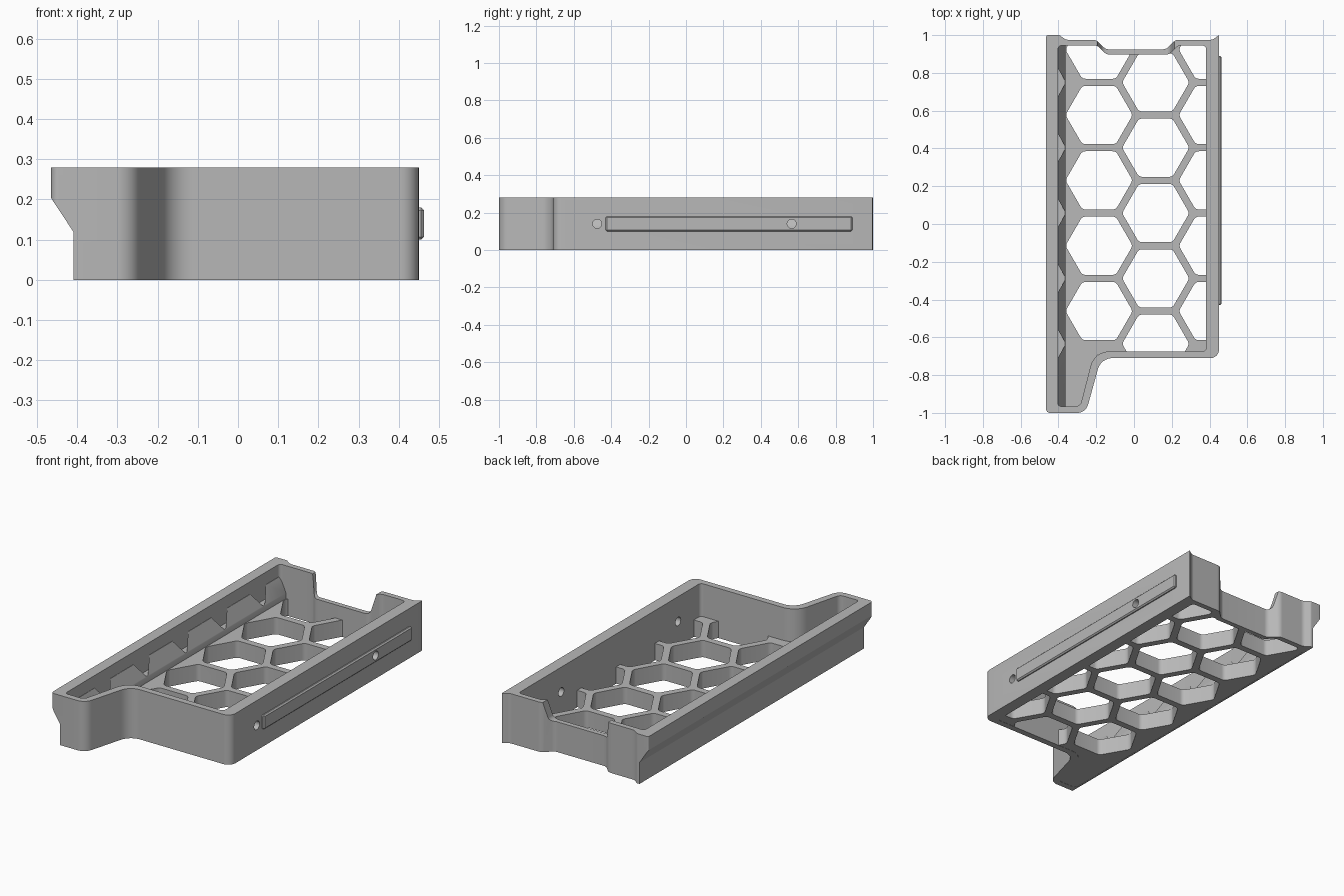
import bpy, bmesh, math
from mathutils import Vector

old = bpy.data.objects.get("Cube")
if old:
    bpy.data.objects.remove(old, do_unlink=True)

grey = bpy.data.materials.new("matte grey")
grey.use_nodes = True
colour = (0.48, 0.48, 0.48, 1)
grey.diffuse_color = colour
grey.node_tree.nodes["Principled BSDF"].inputs["Base Color"].default_value = colour


def rounded(points, radius, steps=8):
    """Round the corners of a closed outline; a point may carry its own radius."""
    out, n = [], len(points)
    for i, p in enumerate(points):
        r = p[2] if len(p) > 2 else radius
        c, a, b = (Vector(points[k % n][:2]) for k in (i, i - 1, i + 1))
        u, v = (a - c), (b - c)
        limit = 0.48 * min(u.length, v.length)
        u.normalize()
        v.normalize()
        half = u.angle(v) / 2
        d = min(r / math.tan(half), limit)
        if d < 1e-4:
            out.append(c)
            continue
        r = d * math.tan(half)
        centre = c + (u + v).normalized() * (r / math.sin(half))
        start, end = c + u * d - centre, c + v * d - centre
        turn = math.atan2(start.x * end.y - start.y * end.x, start.dot(end))
        for s in range(steps + 1):
            t = turn * s / steps
            out.append(centre + Vector((start.x * math.cos(t) - start.y * math.sin(t),
                                        start.x * math.sin(t) + start.y * math.cos(t))))
    return out


def prism(name, outline, low, high, axis="z"):
    """Extrude a flat outline along z, or an x-z outline along y."""
    place = (lambda p, h: (p.x, p.y, h)) if axis == "z" else (lambda p, h: (p.x, h, p.y))
    bm = bmesh.new()
    rings = [[bm.verts.new(place(p, h)) for p in outline] for h in (low, high)]
    n = len(outline)
    bm.faces.new(rings[0])
    bm.faces.new(rings[1])
    for i in range(n):
        j = (i + 1) % n
        bm.faces.new((rings[0][i], rings[0][j], rings[1][j], rings[1][i]))
    bmesh.ops.recalc_face_normals(bm, faces=bm.faces)
    mesh = bpy.data.meshes.new(name)
    bm.to_mesh(mesh)
    bm.free()
    mesh.materials.append(grey)
    obj = bpy.data.objects.new(name, mesh)
    bpy.context.collection.objects.link(obj)
    return obj


def apply(obj, mod):
    bpy.ops.object.select_all(action="DESELECT")
    obj.select_set(True)
    bpy.context.view_layer.objects.active = obj
    bpy.ops.object.modifier_apply(modifier=mod.name)


def cut(obj, cutter):
    mod = obj.modifiers.new("cut", "BOOLEAN")
    mod.operation = "DIFFERENCE"
    mod.solver = "EXACT"
    mod.object = cutter
    apply(obj, mod)
    bpy.data.objects.remove(cutter, do_unlink=True)


def hexagon(x, y, size, corner):
    pts = [(x + size * math.cos(k * math.pi / 3), y + size * math.sin(k * math.pi / 3))
           for k in range(6)]
    return rounded(pts, corner, 5)


# Outer wall with the stepped front and the inset back
TOP = 0.28
outer = [(-0.465, -1, 0.02), (-0.255, -1, 0.06), (-0.175, -0.71, 0.08), (0.45, -0.71, 0.045),
         (0.45, 1, 0.003), (0.415, 0.975), (0.22, 0.975), (0.17, 0.925),
         (-0.15, 0.925), (-0.20, 0.975), (-0.36, 0.975), (-0.395, 1, 0.015), (-0.465, 1, 0.01)]
inner = [(-0.402, -0.965, 0.015), (-0.285, -0.965, 0.03), (-0.21, -0.675, 0.1), (0.382, -0.675, 0.02),
         (0.382, 0.945, 0.02), (0.235, 0.945), (0.185, 0.897),
         (-0.145, 0.897), (-0.195, 0.945), (-0.402, 0.945, 0.02)]
wall = prism("tray_wall", rounded(outer, 0.04), 0, TOP)
cut(wall, prism("cavity", rounded(inner, 0.04), -0.1, 0.4))

# Undercut below the overhanging rim
undercut = [(-0.6, -0.1), (-0.41, -0.1), (-0.41, 0.12), (-0.466, 0.205), (-0.6, 0.205)]
cut(wall, prism("undercut", rounded(undercut, 0), -1.2, 1.2, "y"))

# Lowered middle of the back wall
dip = [(-0.21, 0.35, 0), (-0.17, 0.17), (0.19, 0.17), (0.23, 0.35, 0)]
cut(wall, prism("dip", rounded(dip, 0.03), 0.86, 1.1, "y"))

# Screw holes in the side wall
for y in (-0.475, 0.565):
    bpy.ops.mesh.primitive_cylinder_add(vertices=32, radius=0.024, depth=0.2,
                                        location=(0.42, y, 0.14), rotation=(0, math.pi / 2, 0))
    cut(wall, bpy.context.object)

# Honeycomb floor
base = [(-0.406, -0.98), (-0.28, -0.98), (-0.195, -0.69), (0.40, -0.69), (0.40, 0.955),
        (0.225, 0.955), (0.175, 0.91), (-0.15, 0.91), (-0.2, 0.955), (-0.406, 0.955)]
floor = prism("honeycomb_floor", rounded(base, 0.01), 0.001, 0.095)
PITCH = 0.346
rows = [0.75 - PITCH * k for k in range(5)]
for column, x in enumerate((-0.185, 0.115, 0.415)):
    shift = 0 if column == 1 else PITCH / 2
    for y in rows:
        cut(floor, prism("cell", hexagon(x, y + shift, 0.178, 0.03), -0.1, 0.3))

# Sloped inner fillet under the rim, notched between the cells
slope = [(-0.406, 0.05), (-0.362, 0.05), (-0.362, 0.125), (-0.40, 0.21), (-0.406, 0.21)]
ledge = prism("sloped_ledge", rounded(slope, 0), -0.97, 0.95, "y")
for y in rows:
    cut(ledge, prism("notch", hexagon(-0.465, y, 0.105, 0.02), 0.13, 0.3))

# Raised rail along the side
rail_face = [(0.44, -0.43), (0.463, -0.43), (0.463, 0.89), (0.44, 0.89)]
rail = prism("side_rail", rounded(rail_face, 0), 0.10, 0.18)
bevel = rail.modifiers.new("edge", "BEVEL")
bevel.width = 0.007
bevel.segments = 1
apply(rail, bevel)
cut(rail, prism("rail_back", rounded([(0.4, -0.6), (0.449, -0.6), (0.449, 1), (0.4, 1)], 0), 0, 0.3))
bpy.ops.mesh.primitive_cylinder_add(vertices=32, radius=0.024, depth=0.2,
                                    location=(0.45, 0.565, 0.14), rotation=(0, math.pi / 2, 0))
cut(rail, bpy.context.object)

# Smooth the rounded corners, keep the edges crisp
bpy.ops.object.select_all(action="DESELECT")
for obj in (wall, floor, ledge, rail):
    obj.select_set(True)
bpy.context.view_layer.objects.active = wall
bpy.ops.object.shade_smooth_by_angle(angle=math.radians(25))
